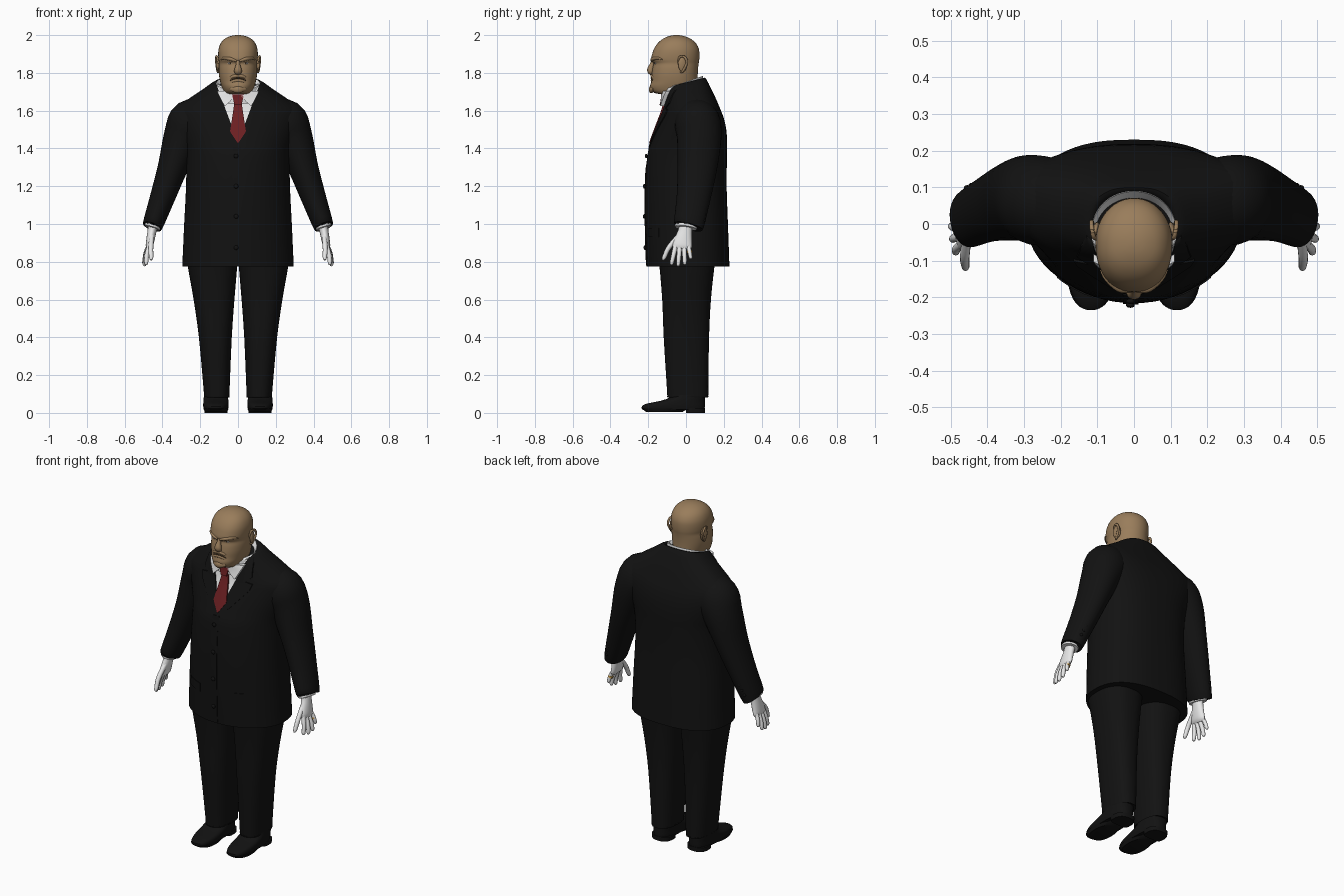
import bpy, bmesh, math
from mathutils import Vector, Matrix
from mathutils.bvhtree import BVHTree

if "Cube" in bpy.data.objects:
    bpy.data.objects.remove(bpy.data.objects["Cube"])


def material(name, rgb):
    m = bpy.data.materials.new(name)
    m.diffuse_color = (*rgb, 1)
    m.use_nodes = True
    m.node_tree.nodes["Principled BSDF"].inputs["Base Color"].default_value = m.diffuse_color
    return m


BLACK = material("black cloth", (0.006, 0.006, 0.006))
WHITE = material("white cotton", (0.8, 0.8, 0.8))
SKIN = material("tan skin", (0.32, 0.205, 0.105))
RED = material("dark red silk", (0.15, 0.014, 0.016))
GOLD = material("gold", (0.6, 0.35, 0.08))
BROWN = material("dark brown", (0.08, 0.045, 0.02))


def finish(name, bm, *mats):
    """Smooth shading with sharp edges, then link as an object."""
    bmesh.ops.recalc_face_normals(bm, faces=bm.faces)
    for f in bm.faces:
        f.smooth = True
    for e in bm.edges:
        if len(e.link_faces) == 2 and e.calc_face_angle(0) > 0.75:
            e.smooth = False
    me = bpy.data.meshes.new(name)
    bm.to_mesh(me)
    ob = bpy.data.objects.new(name, me)
    bpy.context.collection.objects.link(ob)
    for m in mats:
        me.materials.append(m)
    return ob


def resample(rows, k):
    """Catmull-Rom through rows of numbers."""
    out = []
    for i in range(len(rows) - 1):
        a, b, c, d = rows[max(i - 1, 0)], rows[i], rows[i + 1], rows[min(i + 2, len(rows) - 1)]
        for j in range(k):
            t = j / k
            out.append([0.5 * (2 * q + (r - p) * t + (2 * p - 5 * q + 4 * r - s) * t * t
                               + (3 * q - p - 3 * r + s) * t ** 3) for p, q, r, s in zip(a, b, c, d)])
    return out + [list(rows[-1])]


def skin_rings(rings):
    bm = bmesh.new()
    vs = [[bm.verts.new(p) for p in r] for r in rings]
    n = len(vs[0])
    for a, b in zip(vs, vs[1:]):
        for i in range(n):
            bm.faces.new((a[i], a[(i + 1) % n], b[(i + 1) % n], b[i]))
    bm.faces.new(vs[0])
    bm.faces.new(vs[-1])
    return bm


def power(c, e):
    return math.copysign(abs(c) ** (2 / e), c)


def stack(rows, cx=0, ef=2, eb=2, k=3, n=48):
    """Level rings: z, half width, y of widest point, front y, back y, shear, [x shift]."""
    rings = []
    for z, w, ys, yf, yb, sh, *dx in resample(rows, k):
        ring = []
        for i in range(n):
            c, s = math.cos(2 * math.pi * i / n), math.sin(2 * math.pi * i / n)
            e = eb if s > 0 else ef
            y = ys + (yb - ys if s > 0 else ys - yf) * power(s, e)
            ring.append((cx + (dx[0] if dx else 0) + w * power(c, e), y, z + sh * y))
        rings.append(ring)
    return skin_rings(rings)


def tube(name, rows, mat, side=1, n=20, k=4):
    """Tube along x, y, z points with radii across and along y."""
    rows = resample(rows, k)
    pts = [Vector((r[0] * side, r[1], r[2])) for r in rows]
    rings = []
    for i, p in enumerate(pts):
        t = (pts[min(i + 1, len(pts) - 1)] - pts[max(i - 1, 0)]).normalized()
        v = Vector((0, 1, 0))
        v = (v - t * t.dot(v)).normalized()
        u = v.cross(t)
        rings.append([p + u * rows[i][3] * math.cos(2 * math.pi * j / n)
                      + v * rows[i][4] * math.sin(2 * math.pi * j / n) for j in range(n)])
    return finish(name, skin_rings(rings), mat)


def ball(name, loc, size, mat, rot=0):
    bm = bmesh.new()
    bmesh.ops.create_uvsphere(bm, u_segments=20, v_segments=12, radius=1,
                              matrix=Matrix.Translation(loc) @ Matrix.Rotation(rot, 4, 'Z')
                              @ Matrix.Diagonal((*size, 1)))
    return finish(name, bm, mat)


# Jacket body, with the shirt opening cut as a clean V
bm = stack([(0.775, .295, .01, -.208, .23, 0), (1.0, .285, .01, -.215, .222, 0),
            (1.2, .275, .01, -.215, .215, 0), (1.36, .275, .03, -.205, .217, 0),
            (1.43, .29, .045, -.185, .218, 0), (1.5, .315, .06, -.16, .213, 0),
            (1.56, .335, .07, -.137, .2, 0), (1.605, .335, .07, -.12, .183, 0),
            (1.66, .265, .06, -.108, .16, 0), (1.71, .185, .03, -.105, .13, .1),
            (1.75, .122, .0, -.10, .10, .25), (1.735, .10, 0, -.085, .08, .25)], eb=2.5, n=64)
V0, VX, VZ = 1.43, .115, .31
for s in (1, -1):
    fs = [f for f in bm.faces if f.calc_center_median().z > V0 and f.calc_center_median().y < 0]
    geom = list({g for f in fs for g in (*f.verts, *f.edges)}) + fs
    bmesh.ops.bisect_plane(bm, geom=geom, plane_co=(0, 0, V0), plane_no=(VZ, 0, -s * VX), dist=1e-5)
for f in bm.faces:
    c = f.calc_center_median()
    if c.y < 0 and c.z > V0 and abs(c.x) < VX * (c.z - V0) / VZ:
        f.material_index = 1
surface = BVHTree.FromBMesh(bm)
finish("jacket_body", bm, BLACK, WHITE)


def patch(name, rows, mat, side=1, lift=0.006, cols=8, steps=5):
    """Cloth laid on the jacket front; rows of z, left x, right x."""
    bm = bmesh.new()
    grid, last = [], -.1
    for i in range((len(rows) - 1) * steps + 1):
        a, b = rows[min(i // steps, len(rows) - 2)], rows[min(i // steps, len(rows) - 2) + 1]
        t = i / steps - min(i // steps, len(rows) - 2)
        z, x0, x1 = (p + (q - p) * t for p, q in zip(a, b))
        line = []
        for j in range(cols + 1):
            x = side * (x0 + (x1 - x0) * j / cols)
            hit = surface.ray_cast(Vector((x, -1, z)), Vector((0, 1, 0)))[0]
            last = hit.y if hit else last
            line.append((bm.verts.new((x, last - lift, z)), bm.verts.new((x, last + .004, z))))
        grid.append(line)
    m = len(grid) - 1
    for i in range(m):
        for j in range(cols):
            for k in (0, 1):
                bm.faces.new([grid[p][q][k] for p, q in ((i, j), (i, j + 1), (i + 1, j + 1), (i + 1, j))])
    rim = [grid[0][j] for j in range(cols)] + [grid[i][cols] for i in range(m)]
    rim += [grid[m][j] for j in range(cols, 0, -1)] + [grid[i][0] for i in range(m, 0, -1)]
    for a, b in zip(rim, rim[1:] + rim[:1]):
        bm.faces.new((a[0], b[0], b[1], a[1]))
    return finish(name, bm, mat)


# Tie, front overlap and buttons
patch("tie", [(1.43, -.003, .003), (1.49, -.042, .042), (1.635, -.02, .02)], RED, lift=.010)
patch("tie_knot", [(1.63, -.019, .019), (1.685, -.031, .031)], RED, lift=.026)
patch("jacket_overlap", [(.78, -.03, .012), (1.41, -.03, .012)], BLACK, lift=.004)
for z in (.875, 1.04, 1.2, 1.36):
    y = surface.ray_cast(Vector((0, -1, z)), Vector((0, 1, 0)))[0].y
    ball("jacket_button", (-.01, y - .006, z), (.012, .007, .012), BLACK)

# Shirt collar band
finish("shirt_collar", stack([(1.68, .122, -.02, -.128, .095, .35), (1.745, .117, -.02, -.128, .09, .35),
                              (1.748, .112, -.02, -.122, .085, .35), (1.71, .09, -.02, -.10, .06, .35)],
                             k=2), WHITE)

# Head with jaw, brow line and skull
finish("head", stack([(1.6, .08, -.02, -.09, .05, 0), (1.68, .082, -.02, -.10, .06, 0),
                      (1.69, .075, -.03, -.155, .062, 0), (1.705, .08, -.04, -.183, .062, 0),
                      (1.73, .088, -.05, -.19, .062, 0), (1.755, .095, -.05, -.184, .062, 0),
                      (1.79, .101, -.05, -.182, .062, 0), (1.825, .102, -.05, -.177, .064, 0),
                      (1.85, .100, -.05, -.172, .067, 0), (1.87, .103, -.05, -.185, .07, 0),
                      (1.9, .105, -.05, -.179, .071, 0), (1.93, .102, -.05, -.168, .067, 0),
                      (1.96, .09, -.05, -.147, .05, 0), (1.983, .067, -.05, -.118, .02, 0),
                      (1.996, .035, -.05, -.085, -.015, 0), (2.0, .008, -.05, -.058, -.042, 0)],
                     ef=2.3), SKIN)
tube("nose", [(0, -.172, 1.872, .009, .008), (0, -.18, 1.845, .011, .012),
              (0, -.188, 1.815, .02, .018), (0, -.183, 1.798, .017, .012), (0, -.178, 1.794, .005, .004)], SKIN)
tube("chin", [(-.04, -.172, 1.715, .008, .006), (0, -.183, 1.712, .02, .014), (.04, -.172, 1.715, .008, .006)], SKIN)
for name, z, r, y, mat in (("upper_lip", 1.785, .009, -.179, SKIN), ("mouth_line", 1.772, .003, -.185, BROWN),
                           ("lower_lip", 1.76, .008, -.179, SKIN)):
    tube(name, [(-.05, y + .019, z - .022, r * .4, r * .4), (-.03, y + .005, z - .006, r, r), (0, y, z, r, r),
                (.03, y + .005, z - .006, r, r), (.05, y + .019, z - .022, r * .4, r * .4)], mat, n=12)

for s, tag in ((1, "left"), (-1, "right")):
    # Face details and ears
    tube(tag + "_brow", [(.008, -.182, 1.863, .006, .006), (.04, -.174, 1.873, .010, .012),
                         (.075, -.147, 1.878, .007, .008), (.09, -.125, 1.87, .003, .003)], SKIN, s)
    ball(tag + "_eye", (s * .04, -.159, 1.852), (.017, .008, .006), WHITE, s * .3)
    ball(tag + "_pupil", (s * .04, -.165, 1.852), (.005, .004, .005), BROWN)
    ball(tag + "_ear", (s * .105, -.018, 1.845), (.010, .024, .04), SKIN, s * .25)
    tube(tag + "_ear_rim", [(.103, -.04, 1.85, .005, .005), (.110, -.035, 1.882, .006, .006),
                            (.115, -.01, 1.885, .006, .007), (.115, .005, 1.855, .006, .007),
                            (.108, -.018, 1.808, .006, .006), (.102, -.03, 1.805, .003, .003)], SKIN, s, n=10)

    # Lapels and collar wings
    patch(tag + "_lapel", [(1.41, -.004, .002), (1.47, .015, .07), (1.57, .052, .155), (1.605, .065, .165),
                           (1.612, .068, .125), (1.64, .078, .155), (1.70, .100, .145),
                           (1.735, .112, .13)], BLACK, s)
    patch(tag + "_collar_wing", [(1.625, .068, .072), (1.65, .04, .085), (1.69, .008, .105),
                                 (1.705, .03, .11)], WHITE, s, lift=.026)
    patch(tag + "_pocket_flap", [(.93, .11, .21), (.98, .11, .21)], BLACK, s, lift=.004)

    # Sleeve, cuff and cuff buttons
    tube(tag + "_sleeve", [(.15, .05, 1.58, .08, .09), (.24, .06, 1.54, .125, .12), (.29, .07, 1.46, .105, .118),
                           (.345, .06, 1.30, .08, .105), (.40, .04, 1.14, .066, .09),
                           (.451, .015, .995, .054, .08), (.449, .015, 1.002, .046, .07)], BLACK, s, n=32)
    tube(tag + "_cuff", [(.435, .005, 1.04, .042, .058), (.454, .0, .982, .042, .058),
                         (.453, .0, .985, .034, .05)], WHITE, s, n=24)
    for i in range(3):
        ball(tag + "_cuff_button", (s * (.455 - .012 * i), .098 + .006 * i, 1.02 + .03 * i), (.009, .008, .009), BLACK)

    # Gloved hand with fanned fingers
    tube(tag + "_palm", [(.445, .0, 1.02, .028, .038), (.454, -.004, .97, .024, .036), (.463, -.014, .92, .022, .046),
                         (.470, -.02, .885, .019, .052), (.475, -.022, .868, .012, .045)], WHITE, s)
    tips = (("thumb", (.455, -.03, .945), (.46, -.125, .81), .013), ("index", (.470, -.055, .885), (.488, -.078, .783), .012),
            ("middle", (.472, -.033, .88), (.497, -.042, .777), .012), ("ring", (.472, -.01, .88), (.500, -.006, .785), .012),
            ("little", (.470, .012, .89), (.497, .026, .815), .011))
    for name, a, b, r in tips:
        a, b = Vector(a), Vector(b)
        mid = a.lerp(b, .5) + Vector((.004, -.012 if name == "thumb" else 0, 0))
        tube(tag + "_" + name + "_finger", [(*a, r, r * 1.1), (*mid, r, r), (*a.lerp(b, .9), r * .85, r * .85),
                                            (*b, r * .35, r * .35)], WHITE, s, n=12)
    if s > 0:
        p, q = Vector(tips[4][1]), Vector(tips[4][2])
        tube("finger_ring", [(*p.lerp(q, .45), .0135, .0135), (*p.lerp(q, .58), .0135, .0135)], GOLD, s, n=16)

    # Trouser leg
    finish(tag + "_trouser_leg", stack([(.09, .068, .01, -.10, .118, 0, s * .113), (.11, .068, .01, -.10, .118, 0, s * .113),
                                        (.4, .087, .0, -.118, .122, 0, s * .120), (.6, .108, .0, -.126, .132, 0, s * .127),
                                        (.77, .13, .0, -.14, .15, 0, s * .135), (.84, .135, .0, -.15, .16, 0, s * .138)],
                                       ef=2.4, eb=2.4), BLACK)

    # Shoe upper, sole and heel
    finish(tag + "_shoe", stack([(.018, .064, -.06, -.232, .098, 0), (.035, .067, -.06, -.234, .10, 0),
                                 (.05, .067, -.05, -.205, .10, 0), (.065, .066, -.03, -.13, .10, 0),
                                 (.085, .064, 0, -.08, .10, 0), (.12, .06, .01, -.06, .10, 0)],
                                cx=s * .117, ef=2.6, eb=2.5, k=2), BLACK)
    finish(tag + "_sole", stack([(.004, .058, -.12, -.21, -.02, 0), (.022, .067, -.10, -.234, .01, 0)],
                                cx=s * .117, ef=2.5, k=1), BLACK)
    finish(tag + "_heel", stack([(0, .06, .04, .0, .1, 0), (.025, .063, .04, .0, .1, 0)],
                                cx=s * .117, ef=4, eb=2.5, k=1), BLACK)
